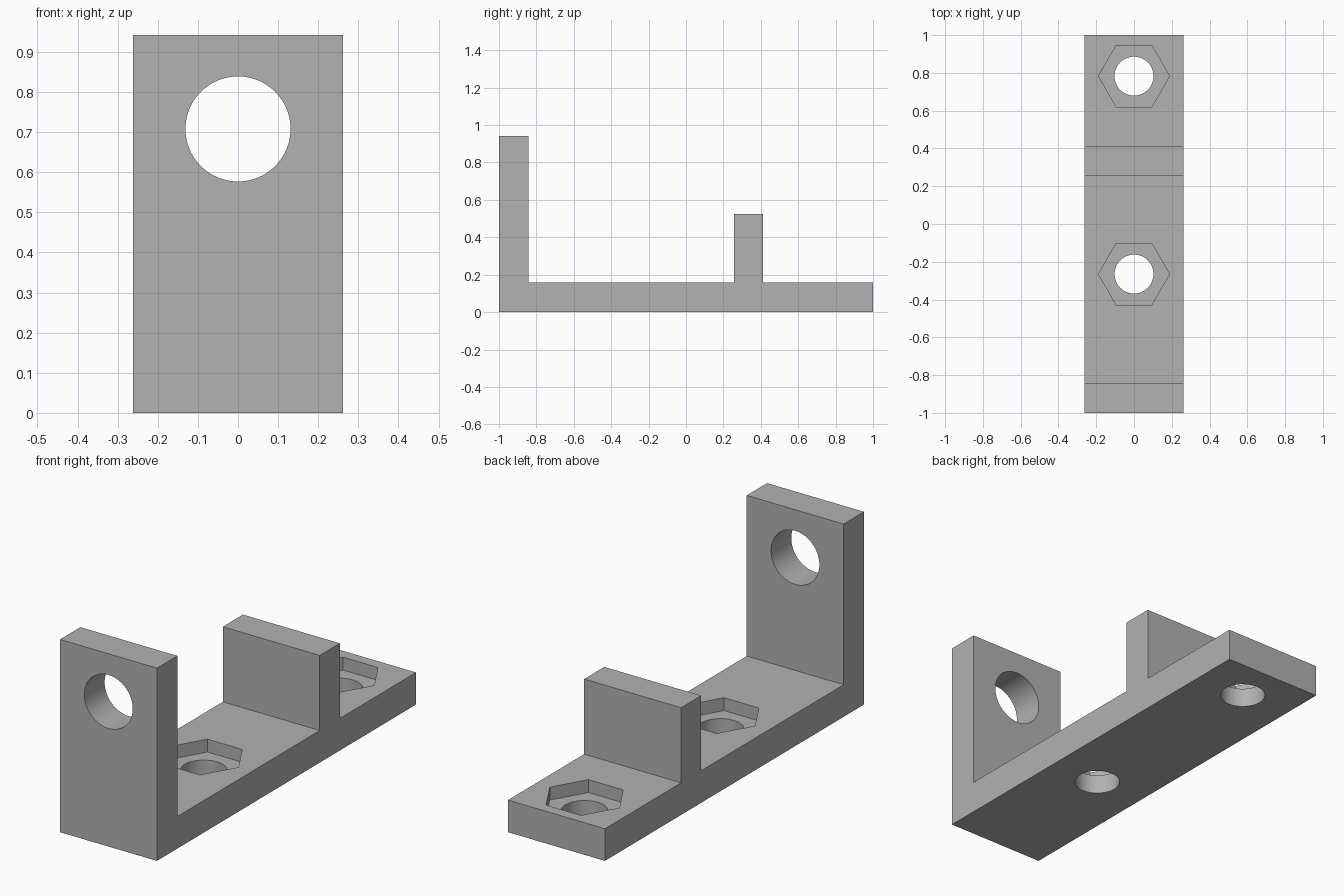
import bpy, bmesh
from math import cos, sin, tau
from mathutils import Vector

if "Cube" in bpy.data.objects:
    bpy.data.objects.remove(bpy.data.objects["Cube"])

WIDTH, THICK = 0.524, 0.157
HOLES_Y = (-0.265, 0.783)
POCKET_DEPTH = 0.063

grey = bpy.data.materials.new("plain grey")
grey.use_nodes = True
grey.diffuse_color = (0.445, 0.445, 0.445, 1)
grey.node_tree.nodes["Principled BSDF"].inputs["Base Color"].default_value = grey.diffuse_color


def prism(name, points, sweep):
    """Extrude a closed outline of 3D points along a sweep vector."""
    bm = bmesh.new()
    face = bm.faces.new([bm.verts.new(p) for p in points])
    extruded = bmesh.ops.extrude_face_region(bm, geom=[face], use_keep_orig=True)["geom"]
    moved = [v for v in extruded if isinstance(v, bmesh.types.BMVert)]
    bmesh.ops.translate(bm, verts=moved, vec=Vector(sweep))
    bmesh.ops.recalc_face_normals(bm, faces=bm.faces)
    mesh = bpy.data.meshes.new(name)
    bm.to_mesh(mesh)
    bm.free()
    mesh.materials.append(grey)
    obj = bpy.data.objects.new(name, mesh)
    bpy.context.collection.objects.link(obj)
    return obj


def ring(radius, sides):
    return [(radius * cos(tau * i / sides), radius * sin(tau * i / sides)) for i in range(sides)]


def cut(body, cutter):
    """Subtract the cutter, then discard it."""
    cutter.hide_render = True
    mod = body.modifiers.new("cut", "BOOLEAN")
    mod.operation, mod.solver, mod.object = "DIFFERENCE", "EXACT", cutter
    bpy.context.view_layer.objects.active = body
    bpy.ops.object.modifier_apply(modifier=mod.name)
    bpy.data.objects.remove(cutter)


# Bracket: base strip, tall front plate and short middle rib in one side profile
profile = [(-1, 0), (1, 0), (1, THICK), (0.412, THICK), (0.412, 0.524), (0.257, 0.524),
           (0.257, THICK), (-0.843, THICK), (-0.843, 0.942), (-1, 0.942)]
bracket = prism("bracket", [(-WIDTH / 2, y, z) for y, z in profile], (WIDTH, 0, 0))

# Screw holes with hexagonal nut pockets above them
for hy in HOLES_Y:
    cut(bracket, prism("screw_hole_cutter",
                       [(x, y + hy, -0.1) for x, y in ring(0.103, 64)], (0, 0, 0.4)))
    cut(bracket, prism("nut_pocket_cutter",
                       [(x, y + hy, THICK - POCKET_DEPTH) for x, y in ring(0.188, 6)], (0, 0, 0.2)))

# Large round hole through the front plate
cut(bracket, prism("rod_hole_cutter",
                   [(x, -1.1, z + 0.708) for x, z in ring(0.131, 64)], (0, 0.4, 0)))

# Smooth hole walls, crisp edges
bpy.ops.object.select_all(action="DESELECT")
bracket.select_set(True)
bpy.context.view_layer.objects.active = bracket
bpy.ops.object.shade_smooth_by_angle(angle=0.5)
